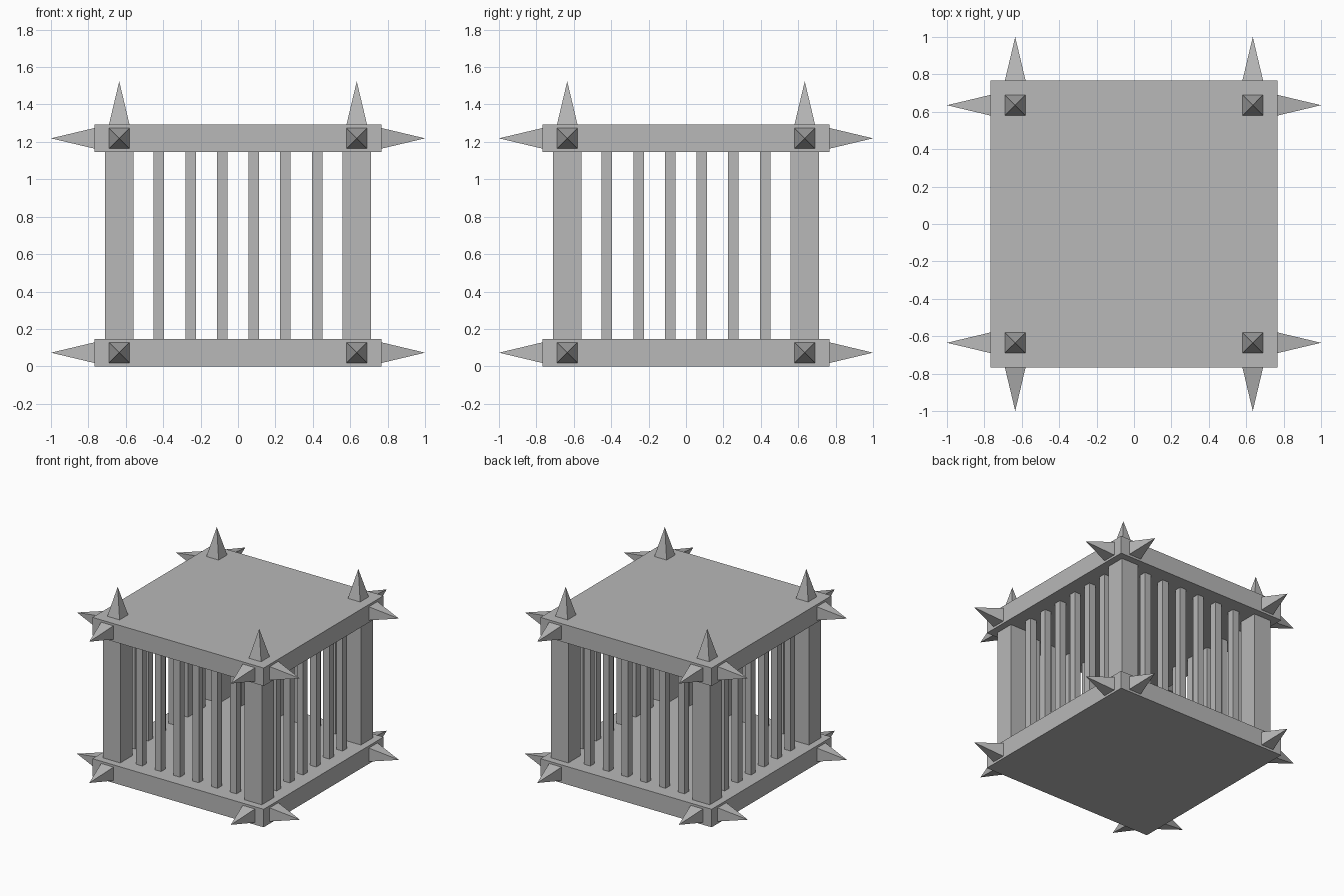
import bpy
from math import pi, sqrt
from mathutils import Matrix, Vector

if "Cube" in bpy.data.objects:
    bpy.data.objects.remove(bpy.data.objects["Cube"], do_unlink=True)

metal = bpy.data.materials.new("grey_metal")
metal.use_nodes = True
GREY = (0.48, 0.48, 0.48, 1)
metal.diffuse_color = GREY
metal.node_tree.nodes["Principled BSDF"].inputs["Base Color"].default_value = GREY

HALF = 0.768      # half width of the slabs
SLAB = 0.146      # slab thickness
HEIGHT = 1.292    # top of the upper slab
POST = 0.635      # offset of posts, bars and spikes from the centre
SPIKE = 0.232     # spike length


def box(name, center, size):
    bpy.ops.mesh.primitive_cube_add(size=1, location=center)
    ob = bpy.context.object
    ob.name = name
    ob.data.transform(Matrix.Diagonal((*size, 1)))
    ob.data.materials.append(metal)


def spike(name, base, direction):
    """Square pyramid standing on base and pointing along direction."""
    bpy.ops.mesh.primitive_cone_add(vertices=4, radius1=0.055 * sqrt(2), radius2=0, depth=SPIKE)
    ob = bpy.context.object
    ob.name = name
    d = Vector(direction)
    turn = Vector((0, 0, 1)).rotation_difference(d).to_matrix().to_4x4()
    # Square the cone to the axes, then aim it
    flat = Matrix.Rotation(pi / 4, 4, "Z")
    if any(abs(abs(v.co.x) - abs(v.co.y)) < 0.001 and abs(v.co.x) > 0.01 for v in ob.data.vertices):
        flat = Matrix.Identity(4)
    ob.data.transform(turn @ flat)
    ob.location = Vector(base) + d * SPIKE / 2
    ob.data.materials.append(metal)


# Floor and roof slabs
for name, z in (("floor_slab", SLAB / 2), ("roof_slab", HEIGHT - SLAB / 2)):
    box(name, (0, 0, z), (2 * HALF, 2 * HALF, SLAB))

# Corner posts and spikes
mid, tall = HEIGHT / 2, HEIGHT - 2 * SLAB
for sx in (-1, 1):
    for sy in (-1, 1):
        x, y = sx * POST, sy * POST
        box("corner_post", (x, y, mid), (0.154, 0.154, tall))
        for z in (SLAB / 2, HEIGHT - SLAB / 2):
            spike("side_spike", (sx * HALF, y, z), (sx, 0, 0))
            spike("end_spike", (x, sy * HALF, z), (0, sy, 0))
        spike("roof_spike", (x, y, HEIGHT), (0, 0, 1))

# Six bars on each of the four walls
for i in range(6):
    t = (i - 2.5) * 0.169
    for s in (-POST, POST):
        box("end_bar", (t, s, mid), (0.056, 0.056, tall))
        box("side_bar", (s, t, mid), (0.056, 0.056, tall))
